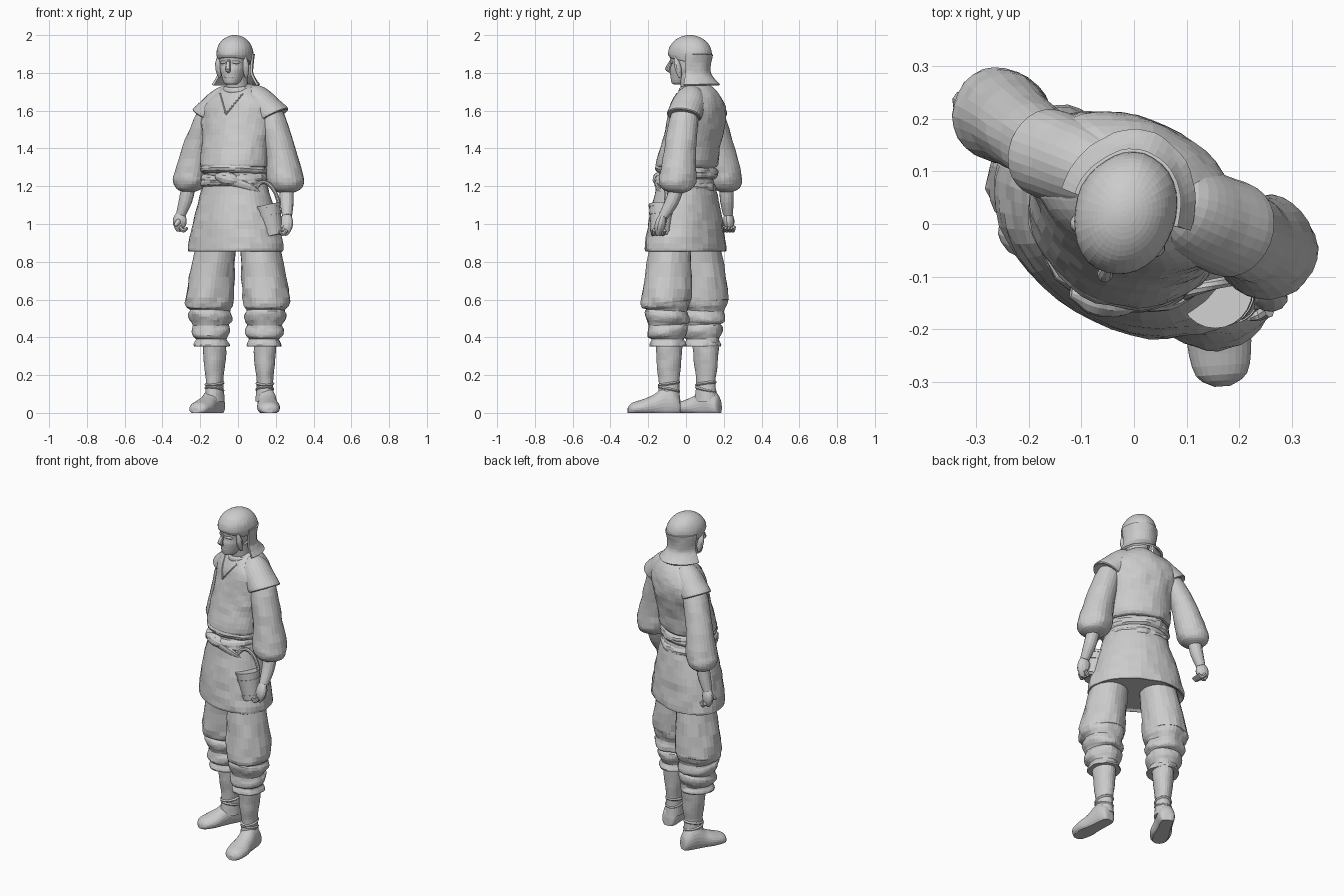
import bpy, math
from mathutils import Vector as V, Matrix, noise

if "Cube" in bpy.data.objects:
    bpy.data.objects.remove(bpy.data.objects["Cube"])

TAU = 2 * math.pi
UP = V((0, 0, 1))


def loft(name, rings, n=28, sub=3, lump=0.02, arc=None, floor=None):
    """Skin sections through (centre, u, v) rings; lump gives uneven, hand-sculpted facets."""
    full, last = [], len(rings) - 1
    for i in range(last):
        p = [rings[max(0, min(last, i + k))] for k in (-1, 0, 1, 2)]
        for s in range(sub):
            t = s / sub
            w = (-t + 2*t*t - t**3, 2 - 5*t*t + 3*t**3, t + 4*t*t - 3*t**3, t**3 - t*t)
            full.append([sum((q[j] * f / 2 for q, f in zip(p, w)), V()) for j in range(3)])
    full.append(rings[-1])
    a0, a1 = arc or (0, TAU)
    verts, faces = [], []
    for c, u, v in full:
        for k in range(n):
            t = a0 + (a1 - a0) * k / (n - 1 if arc else n)
            d = u * math.cos(t) + v * math.sin(t)
            q = c + d * (1 + lump * (noise.noise((c + d) * 16) + .4 * noise.noise((c + d) * 50)))
            q.z = q.z if floor is None else max(floor, q.z)
            verts.append(q)
    for i in range(len(full) - 1):
        for k in range(n - 1 if arc else n):
            l = (k + 1) % n
            faces.append((i*n + k, i*n + l, i*n + n + l, i*n + n + k))
    if not arc:
        faces += [tuple(range(n))[::-1], tuple(range(len(verts) - n, len(verts)))]
    me = bpy.data.meshes.new(name)
    me.from_pydata(verts, [], faces)
    ob = bpy.data.objects.new(name, me)
    bpy.context.collection.objects.link(ob)
    bpy.ops.object.select_all(action='DESELECT')
    ob.select_set(True)
    bpy.context.view_layer.objects.active = ob
    bpy.ops.object.mode_set(mode='EDIT')
    bpy.ops.mesh.select_all(action='SELECT')
    bpy.ops.mesh.normals_make_consistent(inside=False)
    bpy.ops.object.mode_set(mode='OBJECT')
    return ob


def ring(c, a, b, deg=0, tilt=0):
    """Horizontal elliptical section turned about z; tilt drops its back edge."""
    m = Matrix.Rotation(math.radians(deg), 3, 'Z')
    return V(c), m @ V((a, 0, 0)), m @ V((0, b, 0)) - UP * tilt


def tube(name, pts, radii, n=10, flat=1.0, lump=0.02):
    """Round or flattened tube along a path."""
    pts, rings = [V(p) for p in pts], []
    for i, (p, r) in enumerate(zip(pts, radii)):
        d = (pts[min(i + 1, len(pts) - 1)] - pts[max(i - 1, 0)]).normalized()
        u = d.cross(V((0.3, 0.95, 0.1))).normalized()
        rings.append((p, u * r, d.cross(u) * r * flat))
    return loft(name, rings, n, 3, lump)


def bead(name, p, q, r, flat=1.0, lump=0.05):
    """Rounded blob stretched from p to q."""
    steps = [k / 6 for k in range(7)]
    return tube(name, [V(p).lerp(V(q), t) for t in steps],
                [r * max(.1, math.sin(math.pi * t)) ** .5 for t in steps], 12, flat, lump)


# Tunic, turned towards -x and leaning back above the waist
tunic = loft("tunic_top", [
    ring((-.02 + .08 * (z - 1.3), .062 * min(1, max(0, (z - 1.3) / .28)), z), a, b, -29 + (z - 1.3) * 12)
    for z, a, b in [(1.3, .165, .13), (1.315, .188, .155), (1.44, .188, .147), (1.56, .205, .142),
                    (1.635, .2, .13), (1.7, .125, .1), (1.74, .06, .06)]], 44, 4, .04)
loft("tunic_skirt", [ring((-.014, -.002, z), a, b, -31) for z, a, b in [
    (1.27, .16, .13), (1.06, .225, .172), (.87, .272, .192), (.865, .25, .17)]], 44, 5, .035)

# Sash: stacked wrapped bands, knot and loose end
for i in range(3):
    loft(f"sash_band_{i}", [
        ring((-.02, 0, 1.285 - .038 * i + .026 * math.sin(t)), .156 + .028 * math.cos(t),
             .128 + .028 * math.cos(t), -30, .014 * (-1) ** i)
        for t in (k * math.pi / 6 for k in range(-3, 4))], 40, 1, .08)
knot = V((-.03, -.15, 1.225))
bead("sash_knot", knot - V((.09, -.02, -.03)), knot + V((.04, 0, 0)), .035, lump=.2)
tube("sash_tail", [knot, knot + V((.09, 0, -.03)), knot + V((.14, .02, -.06))],
     [.026, .024, .012], flat=.6, lump=.15)

# Neckline slit laid on the chest, and collar
bpy.context.view_layer.update()


def on_chest(x, z):
    hit, loc, nor, _ = tunic.ray_cast(V((x, -1, z)), V((0, 1, 0)))
    return loc if hit else V((x, -.08, z))


for side, dx in (("right", -.03), ("left", .09)):
    tube("neckline_" + side, [on_chest(-.065 + dx * t, 1.58 + .11 * t) for t in (0, .33, .66, 1)],
         [.005] * 4, 8)
loft("collar", [ring((0, .04, 1.715 + .02 * math.sin(t)), .064 + .014 * math.cos(t),
                     .066 + .014 * math.cos(t), -25, -.012)
                for t in (k * math.pi / 6 for k in range(-3, 4))], 28, 1)

# Arms: shoulder, sleeve end, wrist, knuckles
ARMS = {"left": ((.16, 0, 1.62), (.257, -.047, 1.165), (.26, -.12, 1.04), (.25, -.15, .94), 1),
        "right": ((-.14, .125, 1.62), (-.262, .213, 1.17), (-.303, .222, 1.05), (-.315, .232, .96), .92)}
PUFF = [(0, .062), (.15, .076), (.5, .084), (.78, .096), (.88, .096), (.96, .076), (1, .035)]
for side, (*joints, size) in ARMS.items():
    shoulder, cuff, wrist, knuckle = map(V, joints)
    sign = 1 if side == "left" else -1
    out = V((.93, -.36, 0)) * sign
    depth = V((.36, .93, 0))
    loft("shoulder_cap_" + side, [
        (shoulder + out * (.1 * t - .07) + UP * (.03 - .077 * t),
         (out * (.054 + .022 * t) + UP * (.075 - .033 * t)) * k * size, depth * .092 * k * size)
        for t, k in [(-.6, .4), (-.2, .82), (.2, .97), (.6, 1), (1, 1), (1.02, .8)]], 28)
    bow = (cuff - shoulder) * .16
    bow.z = 0
    loft("sleeve_" + side, [ring(shoulder.lerp(cuff, t) + bow * math.sin(math.pi * t), r * size, r * size)
                            for t, r in PUFF], 26, 3, .07)
    tube("forearm_" + side, [cuff + UP * .03, cuff.lerp(wrist, .4), wrist], [.038, .036, .026], 14)
    bead("palm_" + side, wrist + UP * .02, knuckle, .038, .75)
    # curled fingers and thumb
    curl = V((-.04 * sign, -.012, .004))
    for k in range(4):
        p = wrist.lerp(knuckle, .72) + V((.004, .016 * k - .024, 0))
        tube(f"finger_{side}_{k}", [p, p + curl * .5 - UP * .022, p + curl - UP * .01],
             [.012, .012, .007], 8)
    bead("thumb_" + side, wrist - UP * .02, wrist + V((-.03, -.04, -.06)), .014)

# Baggy trousers (bloused in rolls at the bottom), shins and shoes: hip, shin, heel, toe
LEGS = {"left": ((.142, -.1), (.142, -.09), (.148, -.03), (.168, -.308), 5),
        "right": ((-.144, .09), (-.124, .105), (-.098, .178), (-.225, -.06), -30)}
BAGGY = [(1, .09, .6), (.87, .108, .82), (.72, .12, .95), (.61, .129, 1.04)]
for k in range(13):
    roll = abs(math.cos(k * math.pi / 4))
    BAGGY.append((.58 - .019 * k, .11 - .0027 * k + .016 * roll, 1.04 - .006 * k))
BAGGY.append((.352, .06, .95))
SHOE = [(0, .3, .05), (.03, .62, .085), (.15, .8, .125), (.32, .82, .135), (.5, .88, .097),
        (.7, 1, .073), (.92, .8, .053), (1, .25, .028)]
for side, (hip, shin, heel, toe, turn) in LEGS.items():
    loft("trouser_" + side, [
        ring((hip[0] * k, hip[1] * k, z), r * .98, r * 1.03, turn,
             .02 * math.sin(z * 40) if .4 < z < .6 else 0)
        for z, r, k in BAGGY], 36, 2, .08)
    H, T, S = V((*heel, 0)), V((*toe, 0)), V((*shin, 0))
    ahead = (T - H).normalized()
    across = ahead.cross(UP)
    loft("shin_" + side, [ring(S + UP * z, a, a + .011, turn) for z, a in [
        (.4, .062), (.32, .059), (.24, .052), (.16, .043), (.06, .05)]], 24, 4, .06)
    for i in range(2):
        loft(f"ankle_wrap_{side}_{i}", [ring(S + UP * (.125 + .03 * i + .012 * d), .05 - .012 * d * d,
             .06 - .012 * d * d, turn, .012 - .02 * i) for d in (-1, 0, 1)], 24)
    loft("shoe_" + side, [(H.lerp(T, s) + UP * h * .4, across * .061 * w, UP * h * .6)
                          for s, w, h in SHOE], 24, 3, .02, floor=0)

# Head, turned a little to the side
FWD = V((-.31, -.95, 0)).normalized()
SIDE = FWD.cross(UP) * -1


def hp(s, f, z):
    return V((-.017, .02, z)) + SIDE * s + FWD * f


def hring(z, f, a, b, tilt=0):
    return hp(0, f, z), SIDE * a, -FWD * b - UP * tilt


tube("neck", [(0, .04, 1.66), (-.005, .03, 1.73), (-.01, .02, 1.8)], [.066, .058, .06], 20)
loft("face", [hring(*r) for r in [
    (1.738, .06, .02, .025), (1.75, .054, .042, .046), (1.81, .026, .066, .082),
    (1.845, .018, .072, .084), (1.9, .01, .08, .1)]], 28, 4, .01)
tube("nose", [hp(0, .1, 1.868), hp(0, .122, 1.82), hp(0, .104, 1.807)], [.008, .015, .01])
bead("mouth", hp(-.024, .096, 1.778), hp(.024, .096, 1.778), .01)
for side, s in (("right", -1), ("left", 1)):
    bead("brow_" + side, hp(s * .012, .1, 1.858), hp(s * .056, .078, 1.855), .009)
    bead("eyelid_" + side, hp(s * .018, .093, 1.84), hp(s * .046, .079, 1.839), .007)
    bead("temple_hair_" + side, hp(s * .076, .055, 1.885), hp(s * .074, .03, 1.775), .018, lump=.2)

# Dome cap with a rolled rim, and the flap hanging over the neck
dome = [hring(1.902 + .098 * math.sin(t), 0, .096 * math.cos(t), .118 * math.cos(t),
              .05 * max(0, -math.sin(t))) for t in (k * math.pi / 14 for k in range(-2, 7))]
loft("cap", [hring(1.872, 0, .07, .09, .02)] + dome + [hring(2, 0, .006, .006)], 32, 2, .03)
flap = loft("neck_flap", [hring(z, 0, a, b) for z, a, b in [
    (1.9, .091, .112), (1.81, .084, .1), (1.77, .097, .116), (1.732, .12, .156)]],
    26, 4, .04, arc=(.05, math.pi - .05))
flap.modifiers.new("thickness", 'SOLIDIFY').thickness = .012

# Small pail with hoops and a bail handle
TOP, BOT = V((.155, -.127, 1.1)), V((.19, -.135, .94))
axis = (TOP - BOT).normalized()
pu = axis.cross(V((0, 1, 0))).normalized()
pv = axis.cross(pu)


def pail_ring(t, inset=0):
    r = .05 + .018 * t - inset
    return BOT.lerp(TOP, t), pu * r, pv * r


loft("pail", [pail_ring(0), pail_ring(1), pail_ring(1, .008), pail_ring(.1, .008)], 24, 1, .01)
for i, t in enumerate((.14, .7, .95)):
    rim = [pail_ring(t + .05 * d, inset) for d, inset in ((-1, .008), (-1, -.003), (1, -.003), (1, .008))]
    loft(f"pail_hoop_{i}", rim[:3] if t > .9 else rim, 24, 1, 0)
arch = [math.pi * k / 8 for k in range(9)]
tube("pail_handle", [TOP + (pu * .062 + pv * .02) * math.cos(a) + axis * .125 * math.sin(a) for a in arch],
     [.011] * 9, 8)
